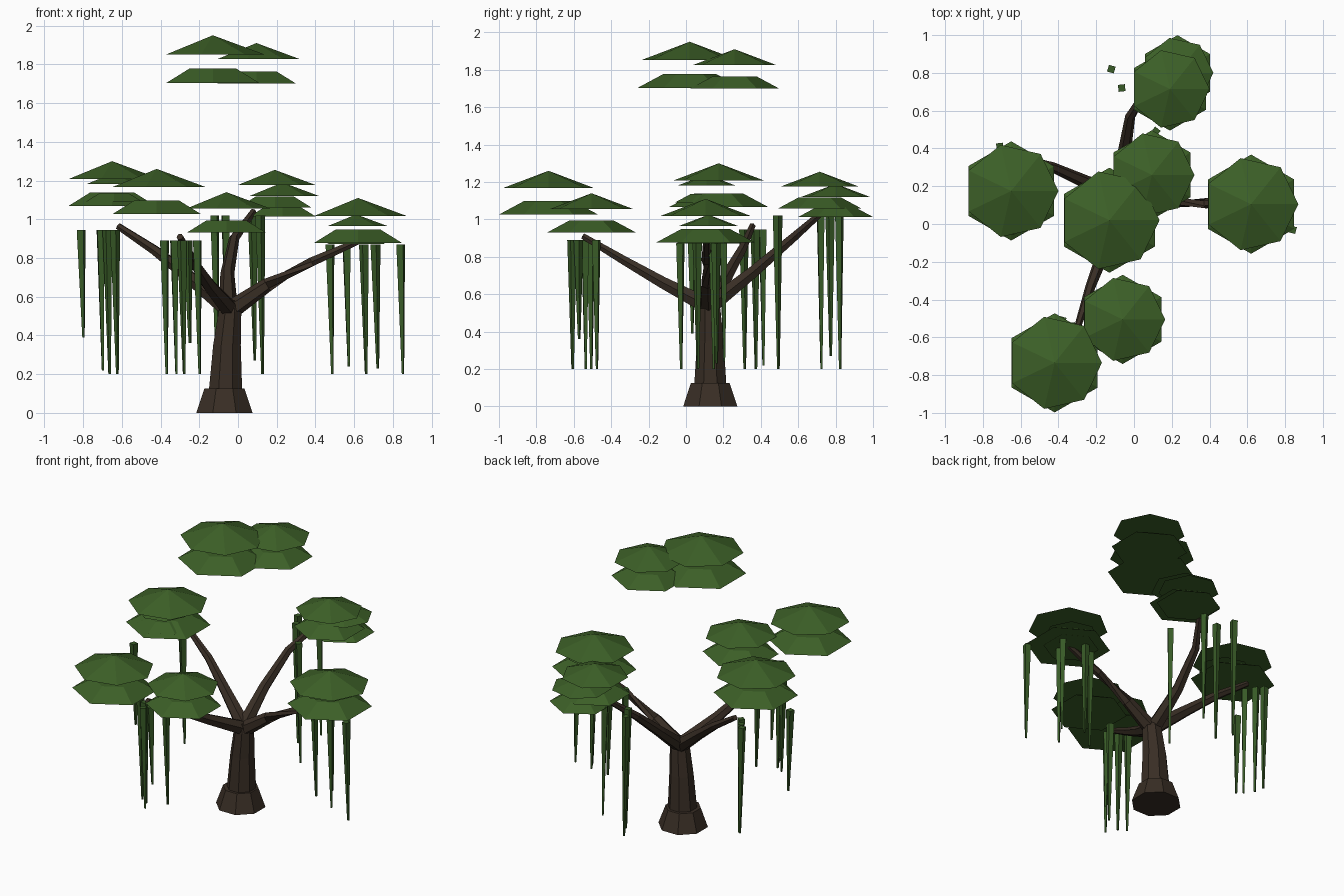
import bpy, bmesh, math
from mathutils import Vector

if "Cube" in bpy.data.objects:
    bpy.data.objects.remove(bpy.data.objects["Cube"])


def material(name, rgb):
    m = bpy.data.materials.new(name)
    m.diffuse_color = (*rgb, 1)
    m.use_nodes = True
    m.node_tree.nodes["Principled BSDF"].inputs["Base Color"].default_value = m.diffuse_color
    return m


BARK = material("dark bark", (0.040, 0.027, 0.018))
LEAF = material("leaf green", (0.045, 0.115, 0.020))
VINE = material("vine green", (0.040, 0.105, 0.020))


def tube(bm, path, radii, sides, rot=0.0, flat=False):
    """Loft polygon rings along a path; radius 0 makes a point."""
    rings = []
    pts = [Vector(p) for p in path]
    for i, (p, r) in enumerate(zip(pts, radii)):
        d = pts[min(i + 1, len(pts) - 1)] - pts[max(i - 1, 0)]
        d = Vector((0, 0, 1)) if flat else d.normalized()
        u = Vector((1, 0, 0))
        if abs(d.x) > 0.9:
            u = Vector((0, 1, 0))
        u = (u - d * u.dot(d)).normalized()
        v = d.cross(u)
        if r == 0:
            rings.append([bm.verts.new(p)])
            continue
        angles = [rot + 2 * math.pi * k / sides for k in range(sides)]
        rings.append([bm.verts.new(p + u * r * math.cos(a) + v * r * math.sin(a)) for a in angles])
    for a, b in zip(rings, rings[1:]):
        for k in range(sides):
            j = (k + 1) % sides
            if len(b) == 1:
                bm.faces.new((a[k], a[j], b[0]))
            else:
                bm.faces.new((a[k], a[j], b[j], b[k]))
    bm.faces.new(rings[0][::-1])
    if len(rings[-1]) > 1:
        bm.faces.new(rings[-1])


def finish(name, bm, mat):
    bmesh.ops.recalc_face_normals(bm, faces=bm.faces[:])
    me = bpy.data.meshes.new(name)
    bm.to_mesh(me)
    bm.free()
    me.materials.append(mat)
    bpy.context.collection.objects.link(bpy.data.objects.new(name, me))


# Root flare and trunk
bm = bmesh.new()
tube(bm, [(-.07, .13, 0), (-.07, .13, .125)], [.157, .112], 8, math.pi / 8, True)
finish("root_flare", bm, BARK)
bm = bmesh.new()
tube(bm, [(-.065, .13, .1), (-.057, .13, .35), (-.042, .125, .52), (-.04, .12, .58)],
     [.094, .077, .064, .045], 8, math.pi / 8, True)
finish("trunk", bm, BARK)

# Branches
branches = {
    "left": [(-.04, .13, .53), (-.25, .22, .70), (-.43, .30, .84), (-.62, .355, .965)],
    "right": [(-.04, .12, .53), (.15, .115, .66), (.38, .11, .78), (.63, .11, .89)],
    "back": [(-.05, .12, .53), (-.055, .36, .72), (-.02, .57, .90), (.08, .73, 1.04)],
    "front": [(-.04, .13, .53), (-.15, -.12, .66), (-.23, -.33, .78), (-.30, -.55, .91)],
}
for name, path in branches.items():
    bm = bmesh.new()
    tube(bm, path, [.05, .036, .027, .018], 6)
    finish("branch_" + name, bm, BARK)

# Leaf clumps: a pointed seven-sided cap above a six-sided flat-topped tier
clumps = [(-.65, .175, 1.30, .25), (-.64, .11, 1.24, .16),
          (.62, .105, 1.11, .25), (.61, .12, 1.025, .165),
          (-.13, .02, 1.95, .265), (.095, .26, 1.91, .225),
          (.19, .715, 1.255, .21), (.23, .80, 1.19, .19),
          (-.42, -.735, 1.26, .25), (-.06, -.505, 1.14, .225)]
for i, (x, y, top, r) in enumerate(clumps):
    bm = bmesh.new()
    tube(bm, [(x, y, top - .37 * r), (x, y, top)], [r, 0], 7, 0, True)
    tube(bm, [(x, y, top - .93 * r), (x, y, top - .65 * r)],
         [1.05 * r, .53 * r], 6, math.pi / 6, True)
    finish(f"leaf_clump_{i + 1}", bm, LEAF)

# Hanging vines: (x, y, bottom z) in groups that share a top height
vines = {
    "left": (.945, [(-.81, .03, .39), (-.71, .41, .22), (-.675, .37, .2), (-.635, .31, .2)]),
    "right": (.87, [(.475, .145, .2), (.56, .2, .24), (.65, .06, .2), (.71, .16, .23), (.84, -.03, .2)]),
    "back": (1.02, [(-.12, .82, .2), (-.065, .72, .2), (.075, .77, .27), (.115, .49, .2)]),
    "front": (.89, [(-.38, -.51, .2), (-.33, -.54, .2), (-.29, -.61, .2), (-.26, -.575, .36), (-.21, -.48, .2)]),
}
for name, (top, items) in vines.items():
    bm = bmesh.new()
    for i, (x, y, low) in enumerate(items):
        tube(bm, [(x + .012, y + .004, low), (x, y, top)], [.007, .026], 4, .5 + i * .4, True)
    finish("vines_" + name, bm, VINE)
